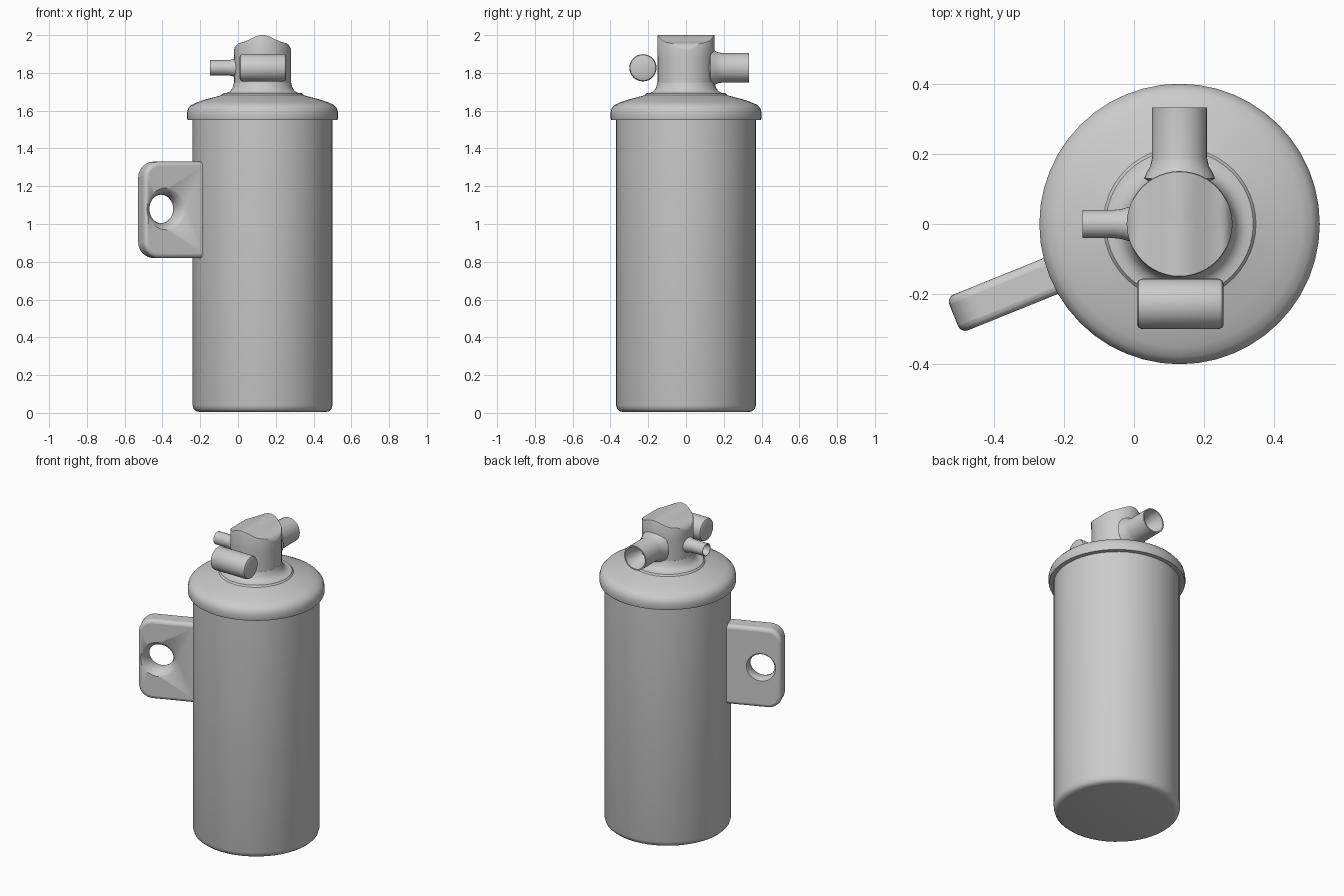
import bpy, bmesh, math
from mathutils import Matrix, Vector

if "Cube" in bpy.data.objects:
    bpy.data.objects.remove(bpy.data.objects["Cube"])

CX = 0.13                                   # tank axis in x
SEG = 48


def finish(name, bm, angle=35):
    bmesh.ops.remove_doubles(bm, verts=bm.verts, dist=1e-5)
    bmesh.ops.recalc_face_normals(bm, faces=bm.faces)
    me = bpy.data.meshes.new(name)
    bm.to_mesh(me)
    bm.free()
    ob = bpy.data.objects.new(name, me)
    bpy.context.collection.objects.link(ob)
    smooth(ob, angle)
    return ob


def smooth(ob, angle):
    bpy.ops.object.select_all(action='DESELECT')
    bpy.context.view_layer.objects.active = ob
    ob.select_set(True)
    bpy.ops.object.shade_smooth_by_angle(angle=math.radians(angle))


def lathe(name, profile, axis=(0, 0, 1), loc=(CX, 0, 0), seg=SEG, shape=None, angle=35):
    """Revolve (radius, height) points about an axis; shape may adjust each point."""
    bm = bmesh.new()
    mat = Matrix.Translation(loc) @ Vector((0, 0, 1)).rotation_difference(Vector(axis)).to_matrix().to_4x4()
    rings = []
    for r, h in profile:
        ring = []
        for i in range(seg if r > 0 else 1):
            a = 2 * math.pi * i / seg
            p = Vector((r * math.cos(a), r * math.sin(a), h))
            ring.append(bm.verts.new(mat @ (shape(p) if shape else p)))
        rings.append(ring)
    for a, b in zip(rings, rings[1:]):
        for i in range(seg):
            j = (i + 1) % seg
            quad = [a[i % len(a)], a[j % len(a)], b[j % len(b)], b[i % len(b)]]
            bm.faces.new(list(dict.fromkeys(quad)))
    return finish(name, bm, angle)


# Tank body with rounded bottom edge
lathe("tank_body", [(0, 0.005), (0.335, 0.005), (0.352, 0.009), (0.364, 0.02),
                    (0.37, 0.04), (0.37, 1.56), (0, 1.56)])

# Domed cap with overhanging rim, small step and fillet up to the neck
lathe("domed_cap", [(0, 1.55), (0.397, 1.55), (0.4, 1.56), (0.4, 1.59), (0.394, 1.612),
                    (0.378, 1.63), (0.35, 1.643), (0.3, 1.66), (0.25, 1.673),
                    (0.218, 1.682), (0.21, 1.692), (0.19, 1.694), (0.172, 1.702),
                    (0.158, 1.722), (0.151, 1.75), (0, 1.75)])


# Valve head: round neck whose top is a soft ridge running front to back
def ridge(p):
    if p.z > 1.9:
        x = abs(p.x)
        p.z -= 0.042 * (0.5 - 0.5 * math.cos(math.pi * min(x / 0.13, 1)))
        p.z -= 0.03 * (max(x - 0.12, 0) / 0.03) ** 2
    return p


tops = [0.149, 0.146, 0.14, 0.13, 0.115, 0.095, 0.075, 0.05, 0.025, 0]
lathe("valve_head", [(0, 1.7), (0.15, 1.7), (0.15, 1.88), (0.151, 1.995)]
      + [(r, 2.0) for r in tops], shape=ridge)


# Open outlet pipes with flared roots and tapering bores
def pipe(name, r, length, axis):
    lathe(name, [(0, 0.08), (r * 1.3, 0.13), (r * 1.2, 0.148), (r * 1.07, 0.165),
                 (r, 0.19), (r, length), (r * 0.9, length),
                 (r * 0.8, length - r * 0.5), (r * 0.4, length - r * 1.4),
                 (0, length - r * 1.5)], axis, (CX, 0, 1.827), 32)


pipe("large_outlet_pipe", 0.078, 0.333, (0, 1, 0))
pipe("small_outlet_pipe", 0.04, 0.277, (-1, 0, 0))

# Horizontal switch barrel in front of the head
lathe("switch_barrel", [(0, -0.123), (0.06, -0.123), (0.068, -0.119), (0.072, -0.108),
                        (0.072, 0.108), (0.068, 0.119), (0.06, 0.123), (0, 0.123)],
      (1, 0, 0), (0.132, -0.228, 1.827), 32)

# Mounting tab: rounded plate, built along local +x then swung to the left front
U0, U1, Z0, Z1, R, T = 0.335, 0.695, 0.82, 1.33, 0.085, 0.055
outline = [(U0, Z0)]
for cz, start in ((Z0 + R, -90), (Z1 - R, 0)):
    for k in range(9):
        a = math.radians(start + 90 * k / 8)
        outline.append((U1 - R + R * math.cos(a), cz + R * math.sin(a)))
outline.append((U0, Z1))
bm = bmesh.new()
face = bm.faces.new([bm.verts.new((u, -T, z)) for u, z in outline])
ext = bmesh.ops.extrude_face_region(bm, geom=[face])
bmesh.ops.translate(bm, vec=(0, 2 * T, 0),
                    verts=[v for v in ext["geom"] if isinstance(v, bmesh.types.BMVert)])
tab = finish("mounting_tab", bm)

# Flared bolt hole, wider on the front face
cutter = lathe("hole_cutter", [(0, -0.08), (0.1, -0.08), (0.088, -0.055), (0.078, -0.04),
                               (0.075, -0.02), (0.077, 0.0), (0.084, 0.025),
                               (0.098, 0.045), (0.112, 0.056), (0.13, 0.08), (0, 0.08)],
               (0, 1, 0), (0.572, 0, 1.08), 40)
cutter.hide_render = True
bev = tab.modifiers.new("round_edges", 'BEVEL')
bev.width, bev.segments, bev.limit_method = 0.022, 4, 'ANGLE'
bev.angle_limit = math.radians(40)
cut = tab.modifiers.new("bolt_hole", 'BOOLEAN')
cut.operation, cut.object, cut.solver = 'DIFFERENCE', cutter, 'EXACT'
bpy.context.view_layer.objects.active = tab
for m in ("round_edges", "bolt_hole"):
    bpy.ops.object.modifier_apply(modifier=m)
bpy.data.objects.remove(cutter)
smooth(tab, 50)
tab.location = (CX, 0, 0)
tab.rotation_euler.z = math.radians(202)
